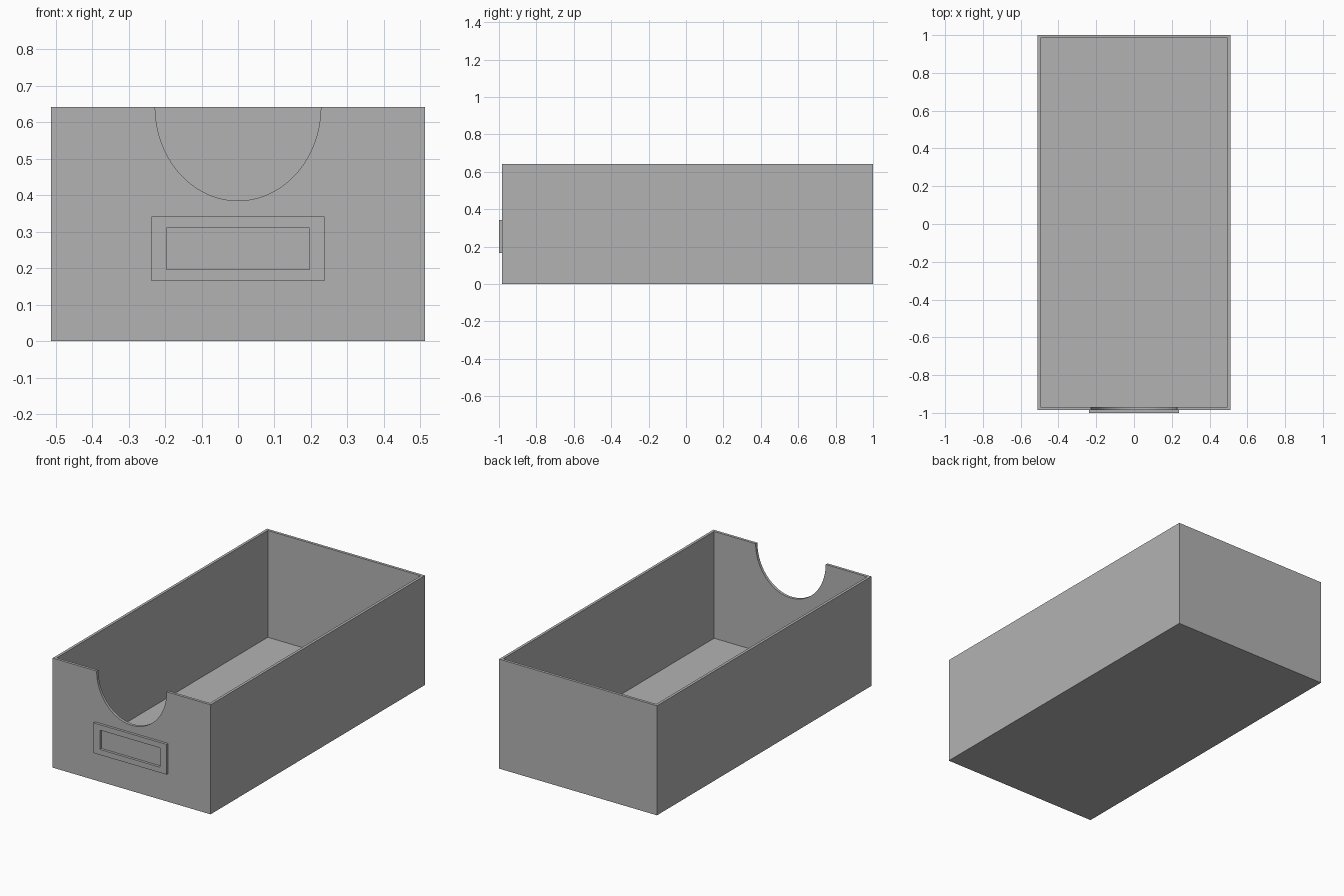
import bpy, bmesh, math

cube = bpy.data.objects.get("Cube")
if cube:
    bpy.data.objects.remove(cube, do_unlink=True)

W, H = 0.512, 0.642          # half width, height
FRONT, BACK = -0.985, 1.0
T = 0.016                    # wall thickness

grey = bpy.data.materials.new("plain grey")
grey.use_nodes = True
grey.diffuse_color = (0.45, 0.45, 0.45, 1)
grey.node_tree.nodes["Principled BSDF"].inputs["Base Color"].default_value = (0.45, 0.45, 0.45, 1)


def finish(name, bm):
    bmesh.ops.recalc_face_normals(bm, faces=bm.faces)
    mesh = bpy.data.meshes.new(name)
    bm.to_mesh(mesh)
    bm.free()
    mesh.materials.append(grey)
    obj = bpy.data.objects.new(name, mesh)
    bpy.context.collection.objects.link(obj)
    return obj


def box(name, x0, x1, y0, y1, z0, z1):
    bm = bmesh.new()
    bmesh.ops.create_cube(bm, size=1)
    for v in bm.verts:
        v.co = (x1 if v.co.x > 0 else x0, y1 if v.co.y > 0 else y0, z1 if v.co.z > 0 else z0)
    return finish(name, bm)


def cut(obj, cutter):
    cutter.hide_render = True
    cutter.hide_set(True)
    cutter.display_type = 'WIRE'
    mod = obj.modifiers.new("cut", 'BOOLEAN')
    mod.operation = 'DIFFERENCE'
    mod.solver = 'EXACT'
    mod.object = cutter
    bpy.context.view_layer.objects.active = obj
    bpy.ops.object.modifier_apply(modifier=mod.name)
    bpy.data.objects.remove(cutter, do_unlink=True)


# Open tray with thin walls
tray = box("drawer_box", -W, W, FRONT, BACK, 0, H)
cut(tray, box("cavity_cutter", -W + T, W - T, FRONT + T, BACK - T, T, H + 0.1))

# Rounded hand scoop in the front wall
bm = bmesh.new()
bmesh.ops.create_cone(bm, cap_ends=True, segments=96, radius1=1, radius2=1, depth=0.2)
for v in bm.verts:
    x, y, z = v.co
    v.co = (x * 0.227, FRONT + z, H + y * 0.257)
cut(tray, finish("scoop_cutter", bm))

# Raised label frame
frame = box("label_frame", -0.237, 0.237, -1, FRONT, 0.165, 0.342)
cut(frame, box("window_cutter", -0.196, 0.196, -1.1, -0.9, 0.197, 0.31))

# Smooth the scoop, keep the corners sharp
bpy.ops.object.select_all(action='DESELECT')
tray.select_set(True)
bpy.context.view_layer.objects.active = tray
bpy.ops.object.shade_smooth_by_angle(angle=math.radians(30))
